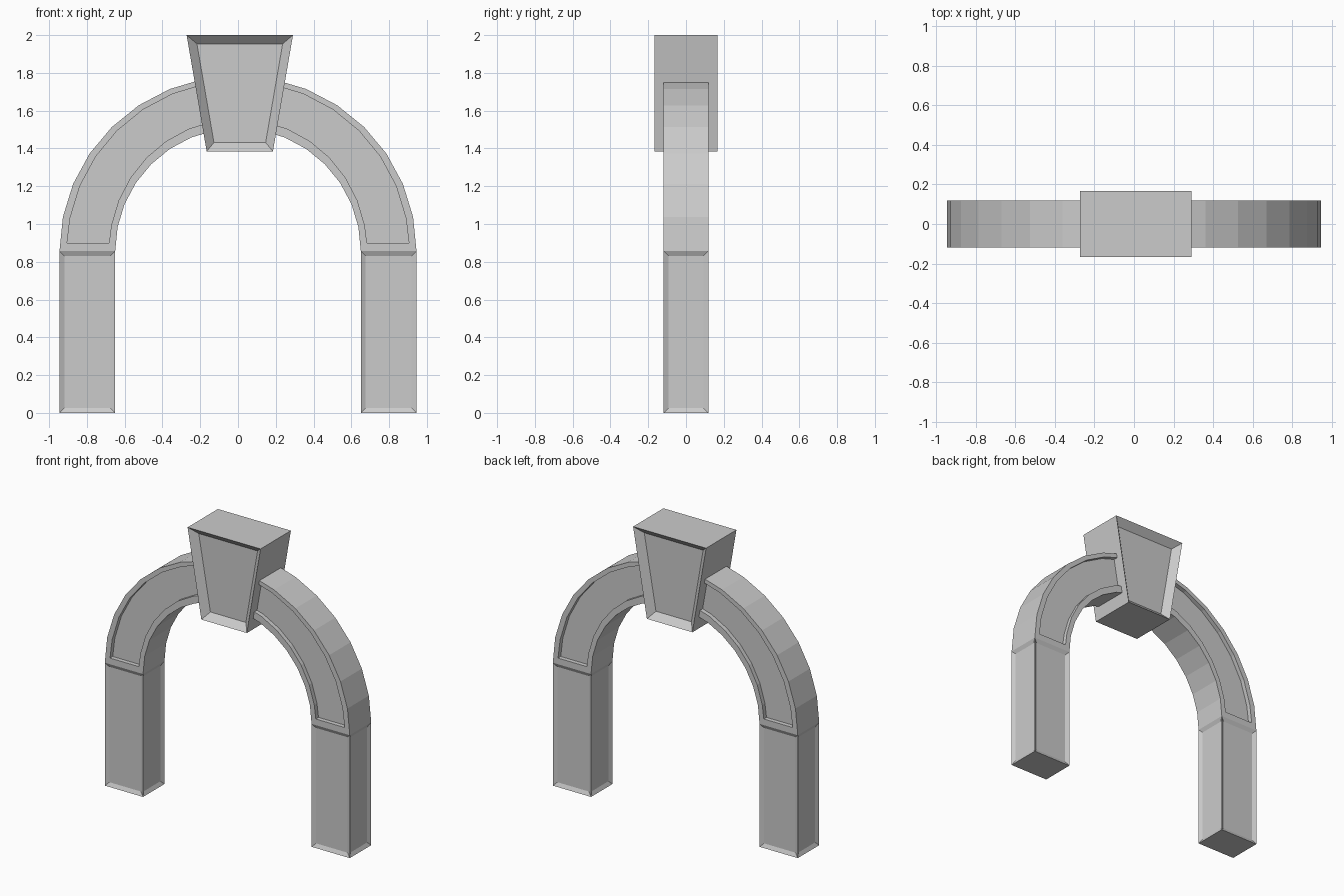
import bpy, bmesh, math

cube = bpy.data.objects.get("Cube")
if cube:
    bpy.data.objects.remove(cube, do_unlink=True)

stone = bpy.data.materials.new("grey_stone")
stone.use_nodes = True
GREY = (0.6, 0.6, 0.6, 1)
stone.diffuse_color = GREY
stone.node_tree.nodes["Principled BSDF"].inputs["Base Color"].default_value = GREY

SPRING = 0.857     # height where the arch starts
HALF = 0.118       # half depth of pillars and arch


def finish(name, bm, mirror=False):
    bmesh.ops.recalc_face_normals(bm, faces=bm.faces)
    mesh = bpy.data.meshes.new(name)
    bm.to_mesh(mesh)
    bm.free()
    mesh.materials.append(stone)
    obj = bpy.data.objects.new(name, mesh)
    bpy.context.collection.objects.link(obj)
    if mirror:
        obj.modifiers.new("mirror", "MIRROR").use_axis[0] = True
    return obj


def prism(outline, half):
    """Extrude an x/z outline from front to back."""
    bm = bmesh.new()
    face = bm.faces.new([bm.verts.new((x, -half, z)) for x, z in outline])
    ext = bmesh.ops.extrude_face_region(bm, geom=[face], use_keep_orig=True)
    for v in ext["geom"]:
        if isinstance(v, bmesh.types.BMVert):
            v.co.y = half
    bmesh.ops.recalc_face_normals(bm, faces=bm.faces)
    return bm


def recess(bm, faces, border, depth):
    bmesh.ops.inset_individual(bm, faces=faces, thickness=border, use_even_offset=True)
    # push the inner faces straight in
    for f in faces:
        offset = f.normal * -depth
        bmesh.ops.translate(bm, verts=f.verts, vec=offset)


# Pillars: sunk panels on all four sides, open where they meet the arch
bm = prism([(0.65, 0), (0.945, 0), (0.945, SPRING), (0.65, SPRING)], HALF)
bm.normal_update()
top = [f for f in bm.faces if f.normal.z > 0.9]
bmesh.ops.delete(bm, geom=top, context="FACES_ONLY")
recess(bm, [f for f in bm.faces if abs(f.normal.z) < 0.1], 0.026, 0.013)
finish("pillars", bm, mirror=True)

# Arch: elliptical rings of outer edge, panel edges and inner edge
RINGS = {"outer": (0.945, 0.928), "panel_out": (0.906, 0.9),
         "panel_in": (0.684, 0.7), "inner": (0.65, 0.65)}
STEPS = 7          # the ends are hidden inside the keystone
PANEL_START = 0.043
SINK = 0.03

bm = bmesh.new()


def ring(key, y):
    rx, rz = RINGS[key]
    row = []
    for k in range(STEPS + 1):
        a = math.radians(11.25 * k)
        if k == 0 and key.startswith("panel"):
            a = math.asin(PANEL_START / rz)
        row.append(bm.verts.new((rx * math.cos(a), y, SPRING + rz * math.sin(a))))
    return row


def bridge(a, b):
    for k in range(STEPS):
        bm.faces.new((a[k], a[k + 1], b[k + 1], b[k]))


edges = []
for side in (-1, 1):
    face_y, floor_y = side * HALF, side * (HALF - SINK)
    outer, inner = ring("outer", face_y), ring("inner", face_y)
    rim_o, rim_i = ring("panel_out", face_y), ring("panel_in", face_y)
    floor_o, floor_i = ring("panel_out", floor_y), ring("panel_in", floor_y)
    for a, b in ((outer, rim_o), (rim_o, floor_o), (floor_o, floor_i),
                 (floor_i, rim_i), (rim_i, inner)):
        bridge(a, b)
    # border and step at the foot of the panel
    bm.faces.new((outer[0], rim_o[0], rim_i[0], inner[0]))
    bm.faces.new((rim_o[0], floor_o[0], floor_i[0], rim_i[0]))
    edges.append((outer, inner))
bridge(edges[0][0], edges[1][0])
bridge(edges[0][1], edges[1][1])
finish("arch", bm, mirror=True)

# Keystone: tapered block with a sunk panel front and back
bm = prism([(-0.166, 1.385), (0.185, 1.385), (0.291, 2.0), (-0.272, 2.0)], 0.167)
bm.normal_update()
recess(bm, [f for f in bm.faces if abs(f.normal.y) > 0.9], 0.046, 0.045)
finish("keystone", bm)
